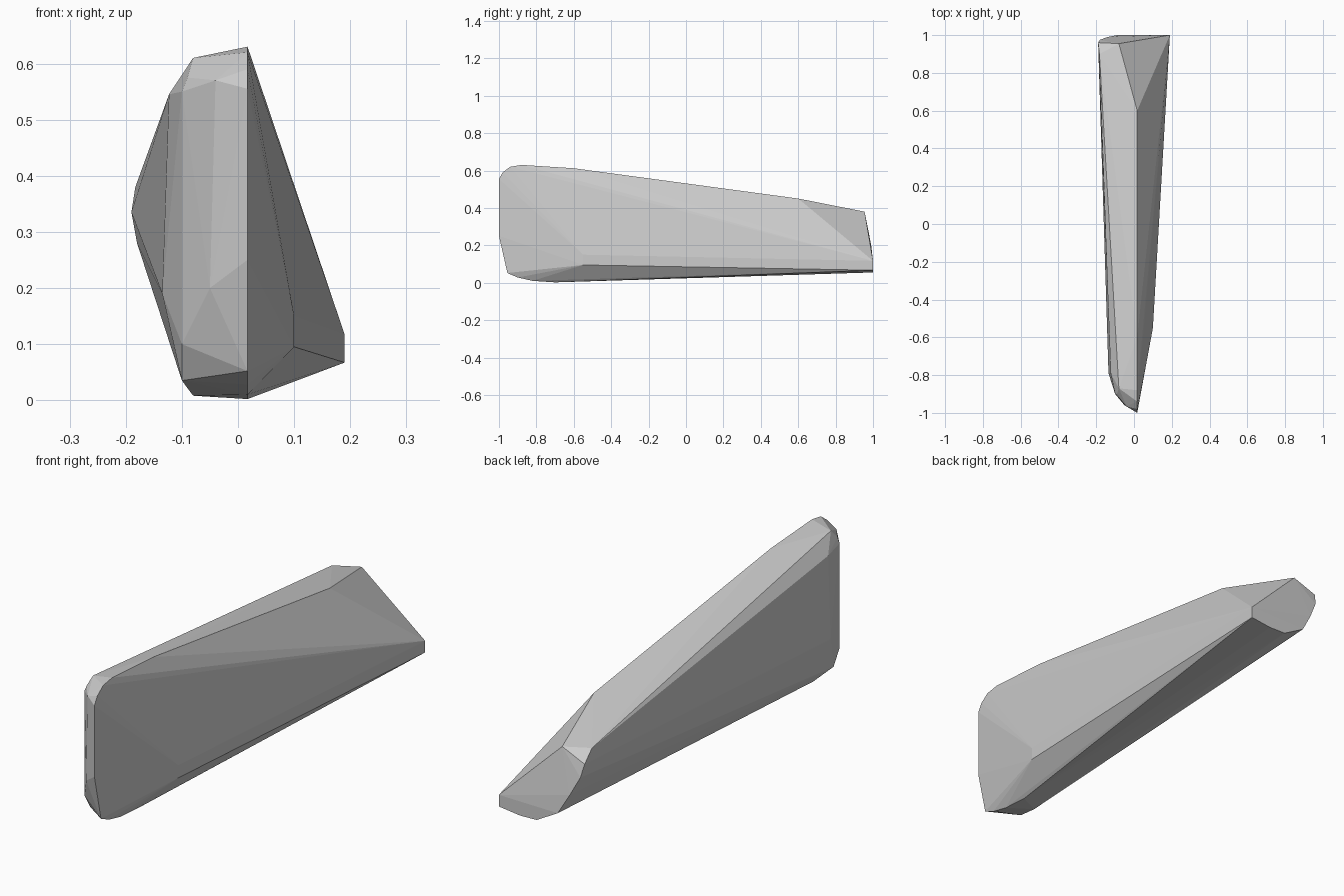
import bpy
import bmesh

# Remove the default cube only
default_cube = bpy.data.objects.get("Cube")
if default_cube is not None:
    bpy.data.objects.remove(default_cube, do_unlink=True)


def make_material(name, colour):
    material = bpy.data.materials.new(name)
    material.use_nodes = True
    material.diffuse_color = colour
    shader = next(n for n in material.node_tree.nodes if n.type == 'BSDF_PRINCIPLED')
    shader.inputs["Base Color"].default_value = colour
    shader.inputs["Roughness"].default_value = 0.8
    return material


def profile_at_x(x, outline):
    """Place a side outline of (y, z) points on a plane of constant x."""
    return [(x, y, z) for y, z in outline]


def profile_at_y(y, outline):
    """Place an end outline of (x, z) points on a plane of constant y."""
    return [(x, y, z) for x, z in outline]


def make_faceted_solid(name, corner_groups, material):
    """Wrap flat facets around all the corners of the stone."""
    mesh = bpy.data.meshes.new(name)
    bm = bmesh.new()
    for group in corner_groups:
        for corner in group:
            bm.verts.new(corner)
    result = bmesh.ops.convex_hull(bm, input=bm.verts[:], use_existing_faces=False)
    unused = {item for key in ("geom_interior", "geom_unused")
              for item in result[key] if isinstance(item, bmesh.types.BMVert)}
    bmesh.ops.delete(bm, geom=list(unused), context='VERTS')
    bmesh.ops.recalc_face_normals(bm, faces=bm.faces[:])
    bm.to_mesh(mesh)
    bm.free()
    mesh.materials.append(material)
    solid = bpy.data.objects.new(name, mesh)
    bpy.context.collection.objects.link(solid)
    return solid


stone_grey = make_material("stone_grey", (0.6, 0.6, 0.6, 1.0))

# Sharp edge around the left flank, with its rounded front corners
left_rim = profile_at_x(0.017, [
    (-0.7, 0.002), (-0.82, 0.01), (-0.9, 0.028), (-0.955, 0.052),
    (-1, 0.25), (-1, 0.555), (-0.98, 0.59), (-0.94, 0.62),
    (-0.88, 0.63), (-0.6, 0.612), (0.6, 0.45)])

# Low bulge on the left flank
left_bulge = profile_at_x(0.1, [(-0.55, 0.095), (-0.55, 0.15)])

# Bevelled right side of the tall front end
right_bevel = [(-0.08, -0.87, 0.61), (-0.09, -0.9, 0.575), (-0.04, -0.965, 0.57),
               (-0.1, -0.9, 0.55), (-0.1, -0.9, 0.1), (-0.05, -0.96, 0.2)]
right_flank = profile_at_y(-0.79, [(-0.123, 0.545), (-0.135, 0.19)])
right_foot = [(-0.1, -0.86, 0.035), (-0.08, -0.75, 0.008)]

# Flat part and curved right side of the low back end
back_face = profile_at_y(1, [
    (0.19, 0.117), (0.19, 0.067), (0.09, 0.055), (0.01, 0.057), (-0.09, 0.113)])
back_curve = [(-0.14, 0.99, 0.2), (-0.18, 0.975, 0.28), (-0.19, 0.96, 0.335),
              (-0.183, 0.9, 0.38), (-0.08, 0.955, 0.38)]

make_faceted_solid("long_wedge_stone", [
    left_rim, left_bulge, right_bevel, right_flank, right_foot,
    back_face, back_curve], stone_grey)
